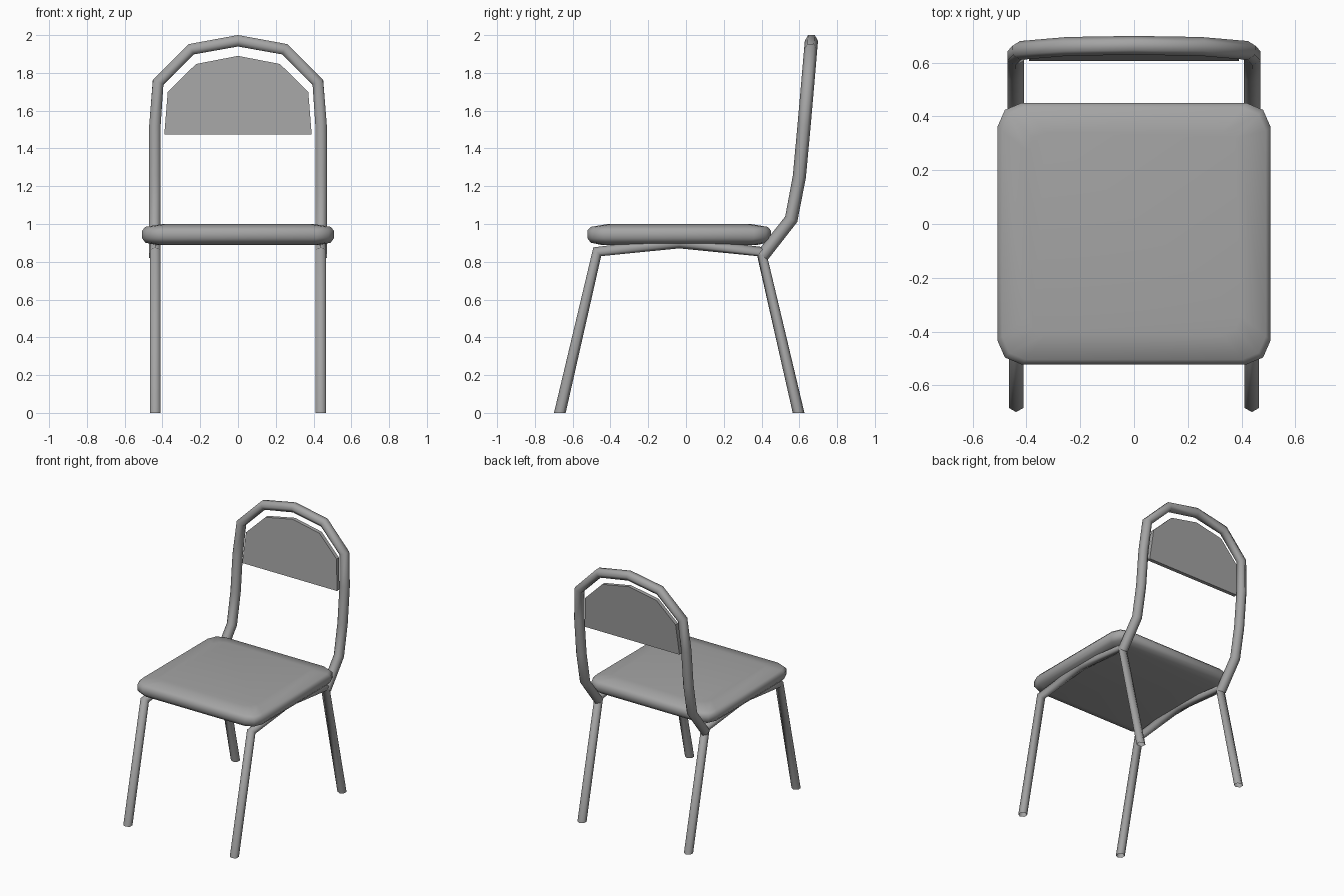
import bpy, bmesh, math
from mathutils import Vector

cube = bpy.data.objects.get("Cube")
if cube:
    bpy.data.objects.remove(cube, do_unlink=True)

grey = bpy.data.materials.new("plain grey")
grey.use_nodes = True
colour = (0.37, 0.37, 0.37, 1)
grey.diffuse_color = colour
grey.node_tree.nodes["Principled BSDF"].inputs["Base Color"].default_value = colour

X, Y, Z = Vector((1, 0, 0)), Vector((0, 1, 0)), Vector((0, 0, 1))


def finish(name, bm, smooth_angle=0):
    """Turn a bmesh into a named object in the scene."""
    bmesh.ops.recalc_face_normals(bm, faces=bm.faces)
    mesh = bpy.data.meshes.new(name)
    bm.to_mesh(mesh)
    bm.free()
    mesh.materials.append(grey)
    if smooth_angle:
        for poly in mesh.polygons:
            poly.use_smooth = True
        mesh.set_sharp_from_angle(angle=math.radians(smooth_angle))
    obj = bpy.data.objects.new(name, mesh)
    bpy.context.collection.objects.link(obj)
    return obj


def loft(bm, rings, closed_ends):
    """Bridge rings of points with quads."""
    loops = [[bm.verts.new(p) for p in ring] for ring in rings]
    n = len(loops[0])
    for a, b in zip(loops, loops[1:]):
        for i in range(n):
            j = (i + 1) % n
            bm.faces.new((a[i], a[j], b[j], b[i]))
    if closed_ends:
        bm.faces.new(loops[0])
        bm.faces.new(loops[-1])


def tube(name, path, radius, side=None, flat_ends=False, sides=6):
    """Sweep an open hexagonal pipe along a path."""
    path = [Vector(p) for p in path]
    rings = []
    for i, p in enumerate(path):
        before = (p - path[i - 1]).normalized() if i else Vector()
        after = (path[i + 1] - p).normalized() if i < len(path) - 1 else Vector()
        t = (before + after).normalized()
        if flat_ends and i in (0, len(path) - 1):
            t = Z * math.copysign(1, t.z)
        s = side or t.cross(Y).normalized()
        u = s.cross(t).normalized()
        angles = [math.tau * k / sides for k in range(sides)]
        rings.append([p + radius * (math.cos(a) * u + math.sin(a) * s) for a in angles])
    bm = bmesh.new()
    loft(bm, rings, False)
    return finish(name, bm, 80)


# Leg frames: each is one bent pipe running front foot, under-seat rail, back foot
MID = -0.036
for name, x in (("left_leg_frame", 0.438), ("right_leg_frame", -0.438)):
    half = [(0.632, 0), (0.434, 0.853)]
    path = [(x, MID - y, z) for y, z in half] + [(x, MID, 0.902)]
    path += [(x, MID + y, z) for y, z in reversed(half)]
    tube(name, path, 0.031, side=X, flat_ends=True)

# Back frame: mirrored half path over the arch
half = [(0.44, 0.405, 0.832), (0.44, 0.557, 1.025), (0.44, 0.60, 1.25),
        (0.44, 0.625, 1.52), (0.423, 0.645, 1.75), (0.248, 0.66, 1.925)]
path = half + [(0, 0.664, 1.97)] + [(-x, y, z) for x, y, z in reversed(half)]
tube("back_frame", path, 0.035)

# Backrest: thin arched panel leaning with the frame
half = [(0.39, 1.475), (0.372, 1.70), (0.222, 1.847)]
outline = half + [(0, 1.89)] + [(-x, z) for x, z in reversed(half)]
bm = bmesh.new()
loft(bm, [[(x, 0.62 + 0.088 * (z - 1.475) + d, z) for x, z in outline]
          for d in (-0.014, 0.014)], True)
finish("backrest", bm)

# Seat: cushion with clipped corners, lofted through inset layers
W, D = 0.508, 0.486
corner = [(W, D - 0.09), (W - 0.028, D - 0.026), (W - 0.09, D)]
rim = corner + [(-x, y) for x, y in reversed(corner)]
rim += [(-x, -y) for x, y in rim]
layers = [(0.07, 0.89), (0.018, 0.901), (0, 0.925),
          (0, 0.965), (0.018, 0.985), (0.11, 1.0)]
bm = bmesh.new()
loft(bm, [[(x * (1 - inset / W), MID + y * (1 - inset / D), z) for x, y in rim]
          for inset, z in layers], True)
finish("seat", bm, 50)
